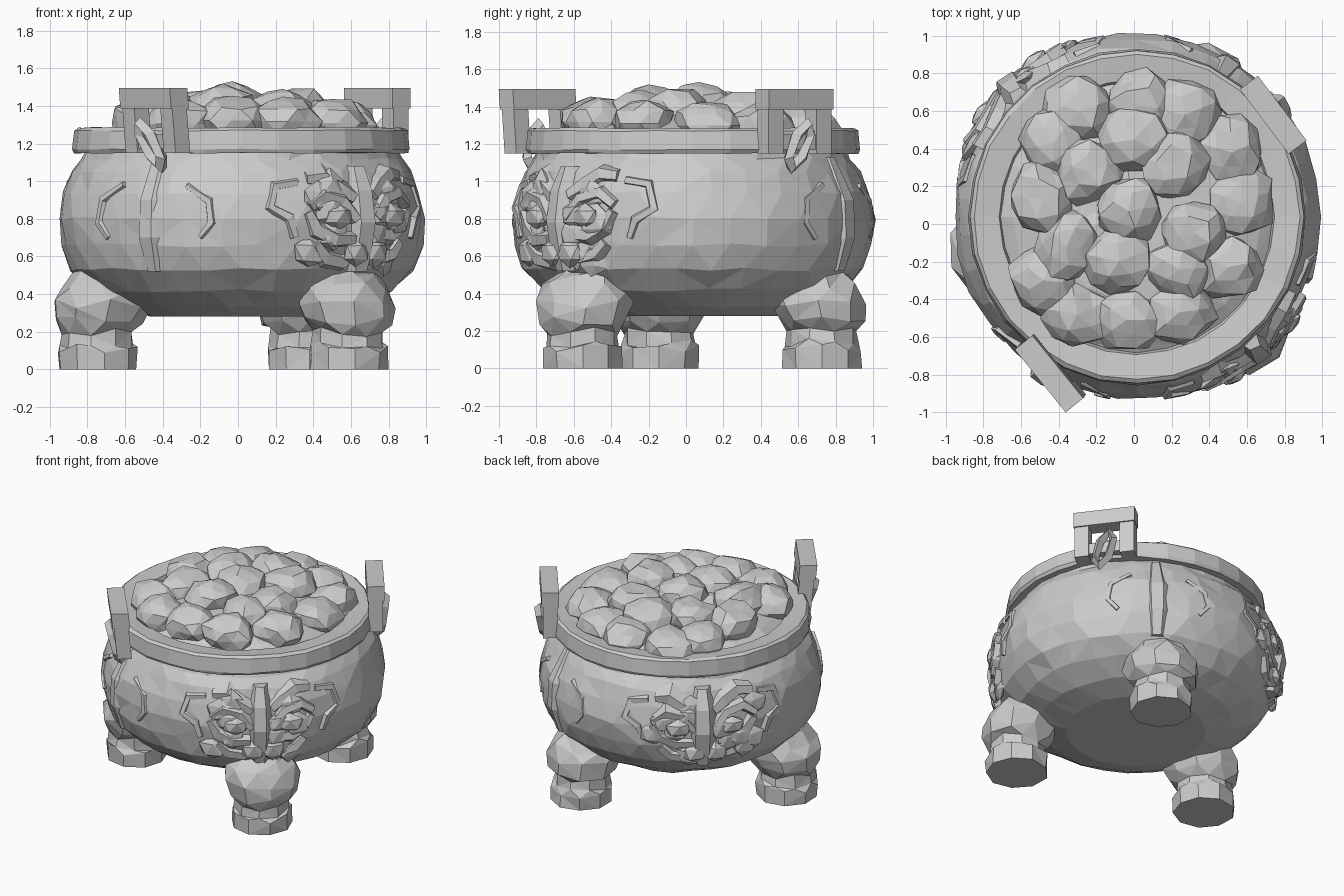
import bpy, bmesh, random
from math import sin, cos, radians, pi, hypot
from mathutils import Vector, Matrix

random.seed(7)
old = bpy.data.objects.get("Cube")
if old:
    bpy.data.objects.remove(old, do_unlink=True)

stone = bpy.data.materials.new("grey stone")
stone.use_nodes = True
stone.diffuse_color = (0.6, 0.6, 0.6, 1)
stone.node_tree.nodes["Principled BSDF"].inputs["Base Color"].default_value = stone.diffuse_color

CENTRE = Vector((0.016, 0.038, 0))
BODY = [(0.48, 0.28), (0.66, 0.335), (0.81, 0.42), (0.915, 0.53), (0.96, 0.66),
        (0.972, 0.8), (0.95, 0.94), (0.905, 1.05), (0.85, 1.12), (0.83, 1.17)]
MASKS = (-47, 135)
LEGS = ((-46, 0.82), (63.5, 0.77), (193.5, 0.785))
RIDGES = (240, 60)


def finish(name, bm):
    """Turn a bmesh into a flat shaded object."""
    bmesh.ops.recalc_face_normals(bm, faces=bm.faces)
    mesh = bpy.data.meshes.new(name)
    bm.to_mesh(mesh)
    bm.free()
    mesh.materials.append(stone)
    ob = bpy.data.objects.new(name, mesh)
    bpy.context.collection.objects.link(ob)
    return ob


def skin(bm, rings, caps=True):
    """Join rings of vertices with faces."""
    for a, b in zip(rings, rings[1:]):
        n = len(a)
        for i in range(n):
            j = (i + 1) % n
            bm.faces.new((a[i], a[j], b[j], b[i]))
    if caps:
        bm.faces.new(rings[0])
        bm.faces.new(rings[-1])


def lathe(name, profile, sides, loc, jitter=0.0, caps=True, lean=Vector()):
    """Ring profile; rings above the waist drift along lean."""
    bm = bmesh.new()
    rings = []
    for k, (r, z) in enumerate(profile):
        ring = []
        c = loc + lean * max(0, z - 0.25)
        for i in range(sides):
            a = 2 * pi * (i + 0.5 * (k // 2 % 2) * (jitter > 0.01)) / sides
            s = r * (1 + random.uniform(-jitter, jitter))
            dz = random.uniform(-jitter, jitter) * 0.8 if k else 0
            ring.append(bm.verts.new((c.x + s * cos(a), c.y + s * sin(a), z + dz)))
        rings.append(ring)
    skin(bm, rings, caps)
    if jitter > 0.01:
        bmesh.ops.triangulate(bm, faces=[f for f in bm.faces if len(f.verts) == 4])
    return finish(name, bm)


def body_radius(z):
    for (r0, z0), (r1, z1) in zip(BODY, BODY[1:]):
        if z0 <= z <= z1:
            return r0 + (r1 - r0) * (z - z0) / (z1 - z0)
    return BODY[-1][0]


def outward(deg):
    return Vector((cos(radians(deg)), sin(radians(deg)), 0))


def on_body(deg, z, lift=0.0):
    return CENTRE + outward(deg) * (body_radius(z) + lift) + Vector((0, 0, z))


def relief(bm, path, width, height, jitter=0.012):
    """Carved bar that follows (angle, height) points over the bowl."""
    rings = []
    last = len(path) - 1
    for i, (deg, z) in enumerate(path):
        p = on_body(deg, z)
        t = on_body(*path[min(i + 1, last)]) - on_body(*path[max(i - 1, 0)])
        n = outward(deg)
        side = t.cross(n).normalized() * width / 2 * random.uniform(0.85, 1.15)
        if i in (0, last):
            side *= 0.7
        h = height + random.uniform(-jitter, jitter)
        rings.append([bm.verts.new(v) for v in (
            p - side - n * 0.04, p - side * 0.7 + n * h * 0.7,
            p + side * 0.2 + n * h, p + side - n * 0.04)])
    skin(bm, rings)


def rock(bm, loc, size, jitter, turn=0.0, detail=2):
    mat = Matrix.Translation(loc) @ Matrix.Rotation(turn, 4, 'Z') @ Matrix.Diagonal((*size, 1))
    made = bmesh.ops.create_icosphere(bm, subdivisions=detail, radius=1, matrix=mat)
    for v in made["verts"]:
        v.co = loc + (v.co - loc) * random.uniform(1 - jitter, 1 + jitter)


# Bowl, rim and the bed under the coals
lathe("bowl", BODY, 30, CENTRE, 0.012)
RIM = [(0.80, 1.15), (0.885, 1.15), (0.895, 1.17), (0.885, 1.27), (0.865, 1.285),
       (0.73, 1.27), (0.70, 1.17)]
lathe("rim", RIM, 28, CENTRE, 0.004, caps=False)
lathe("coal_bed", [(0.75, 1.22), (0.66, 1.28), (0.45, 1.35), (0.2, 1.39)], 16, CENTRE, 0.02)

# Legs with a foot block, a waist and a knee that leans into the bowl
LEG = [(0.212, 0), (0.216, 0.11), (0.198, 0.135), (0.19, 0.2), (0.24, 0.26),
       (0.265, 0.35), (0.245, 0.44), (0.19, 0.52), (0.08, 0.56)]
for i, (deg, reach) in enumerate(LEGS):
    lathe(f"leg_{i + 1}", LEG, 9, CENTRE + reach * outward(deg), 0.035, lean=-0.24 * outward(deg))

# Coals heaped in the bowl
COALS = [(.27, .58), (0, .45), (-.24, .28), (.21, .32), (-.29, .6), (.52, .38), (.57, .12), (.32, -.05),
         (-.03, .07), (-.08, -.2), (-.48, .13), (-.43, .43), (-.36, -.12), (-.48, -.3), (-.3, -.48),
         (-.04, -.51), (.24, -.47), (.24, -.24), (.5, -.23), (.03, .63)]
bm = bmesh.new()
for x, y in COALS:
    d = hypot(x, y) / 0.7
    r = random.uniform(0.175, 0.205)
    rock(bm, Vector((x, y, 1.4 - 0.145 * d * d)), (r, r * random.uniform(0.85, 1), r * 0.7),
         0.12, random.uniform(0, pi))
finish("coals", bm)

# Beast masks carved on opposite sides
for k, mid in enumerate(MASKS):
    bm = bmesh.new()
    relief(bm, [(mid, 0.52), (mid, 0.62), (mid, 0.78), (mid, 0.95), (mid, 1.08)], 0.2, 0.06)
    for s in (-1, 1):
        def path(*pts):
            return [(mid + s * a, z) for a, z in pts]
        # Horn, brow, cheek curl, jaw and outer hook
        relief(bm, path((4, 0.92), (9, 0.97), (15, 1.03), (21, 1.02)), 0.14, 0.035)
        relief(bm, path((4, 0.8), (9, 0.9), (16, 0.93), (21, 0.87)), 0.12, 0.045)
        relief(bm, path((5, 0.7), (12, 0.7), (18, 0.75), (21, 0.84)), 0.13, 0.035)
        relief(bm, path((3, 0.62), (8, 0.58), (14, 0.6), (18, 0.67)), 0.13, 0.03)
        relief(bm, path((24, 1.0), (32, 0.98), (34, 0.86), (28, 0.8), (26, 0.7)), 0.09, 0.015, 0.004)
        # Eye, nostril and chipped ornament
        turn = radians(mid)
        rock(bm, on_body(mid + s * 11, 0.81, 0.01), (0.05, 0.1, 0.07), 0.1, turn, 1)
        rock(bm, on_body(mid + s * 4, 0.62, 0.02), (0.05, 0.09, 0.08), 0.1, turn, 1)
        for _ in range(6):
            spot = on_body(mid + s * random.uniform(6, 21), random.uniform(0.58, 0.98))
            rock(bm, spot, (0.04, 0.1, 0.09), 0.2, turn + radians(s * 13), 1)
    finish(f"beast_mask_{k + 1}", bm)

# Raised ridges and hooks beside the handles
for k, deg in enumerate(RIDGES):
    bm = bmesh.new()
    relief(bm, [(deg, 0.52), (deg, 0.7), (deg, 0.9), (deg, 1.13)], 0.17, 0.022, 0.005)
    for s in (-1, 1):
        relief(bm, [(deg + s * 17, 0.7), (deg + s * 21, 0.78), (deg + s * 20, 0.9),
                    (deg + s * 12, 0.98)], 0.07, 0.01, 0.004)
    finish(f"body_ridge_{k + 1}", bm)

# Square handles, each with a slanted loop hanging against it
HANDLES = (((-0.425, -0.775), 219, 0.1, -0.05), ((0.74, 0.58), 37, 0, 0.04))
for k, (base, facing, tilt, swing) in enumerate(HANDLES):
    n = outward(facing)
    u = Vector((-n.y, n.x, 0))
    origin = Vector((*base, 0))

    def place(a, b, z):
        return origin + u * a + n * (b + tilt * (z - 1.15)) + Vector((0, 0, z))

    bm = bmesh.new()
    for u0, u1, z0, z1, depth in ((-0.21, -0.11, 1.15, 1.42, 0.05), (0.11, 0.21, 1.15, 1.42, 0.05),
                                  (-0.215, 0.215, 1.385, 1.495, 0.06), (-0.15, 0.15, 1.17, 1.25, 0.04)):
        rings = [[bm.verts.new(place(a, b, z)) for a, b in
                  ((u0, -depth), (u1, -depth), (u1, depth), (u0, depth))] for z in (z0, z1)]
        skin(bm, rings)
    finish(f"handle_{k + 1}", bm)

    bm = bmesh.new()
    rings = []
    for i in range(7):
        a = 2 * pi * i / 6
        rings.append([bm.verts.new(place((0.05 + t) * sin(a) + swing * cos(a), 0.045 + d + 0.02 * cos(a),
                                         1.19 + (0.115 + t) * cos(a)))
                      for t, d in ((-0.03, 0), (0, -0.04), (0.035, 0), (0, 0.04))])
    skin(bm, rings, caps=False)
    bmesh.ops.remove_doubles(bm, verts=bm.verts, dist=0.0005)
    finish(f"handle_loop_{k + 1}", bm)
